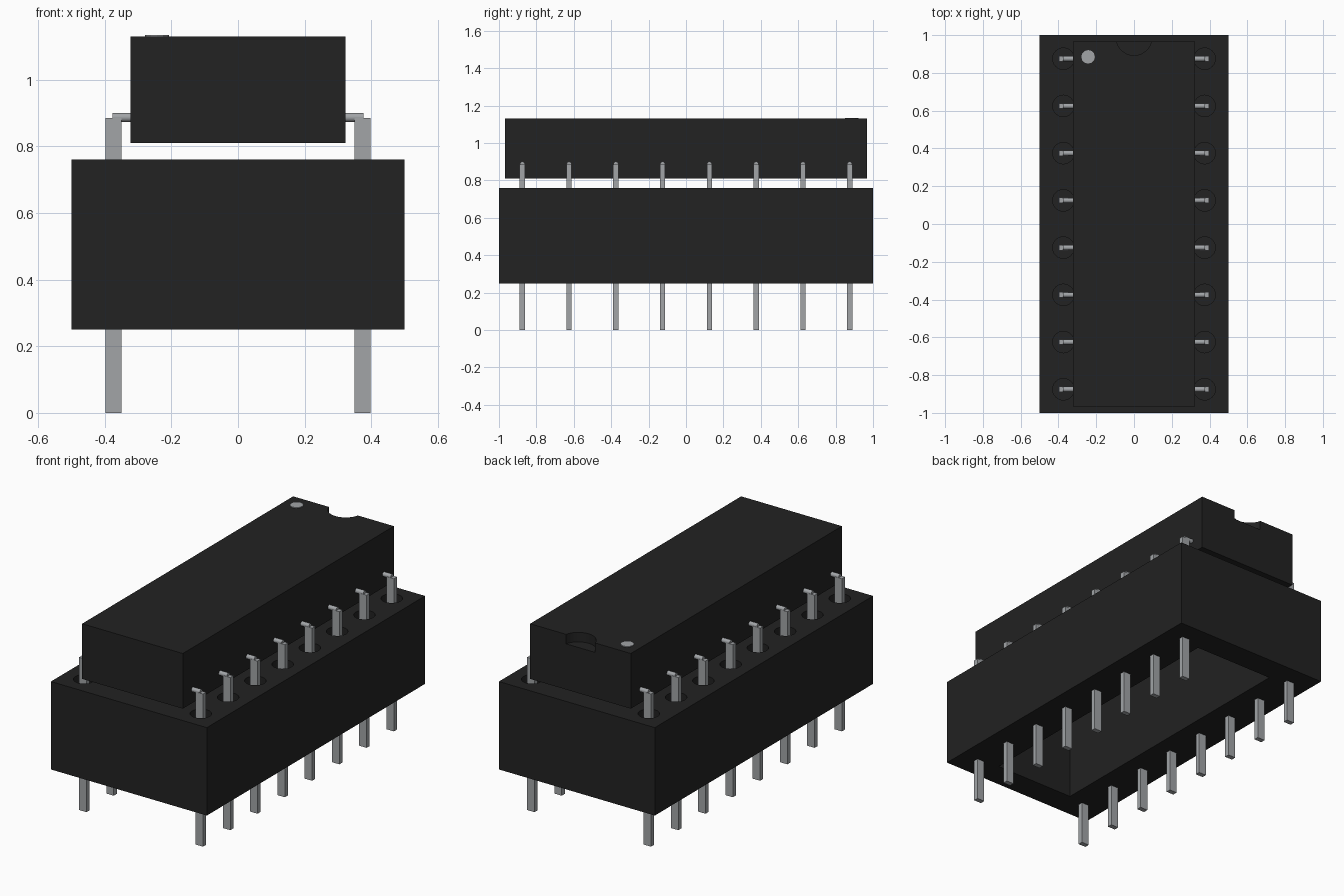
import bpy
import bmesh
import math
from mathutils import Matrix, Vector

cube = bpy.data.objects.get("Cube")
if cube:
    bpy.data.objects.remove(cube, do_unlink=True)


def material(name, rgb, metallic=0.0):
    m = bpy.data.materials.new(name)
    m.diffuse_color = (*rgb, 1)
    m.use_nodes = True
    m.node_tree.nodes["Principled BSDF"].inputs["Base Color"].default_value = (*rgb, 1)
    return m


black = material("black plastic", (0.016, 0.016, 0.016))
metal = material("grey metal", (0.36, 0.375, 0.39))


def add_box(bm, lo, hi):
    lo, hi = Vector(lo), Vector(hi)
    size = hi - lo
    bmesh.ops.create_cube(bm, size=1, matrix=Matrix.Translation((lo + hi) / 2)
                          @ Matrix.Diagonal((*size, 1)))


def add_cylinder(bm, centre, radius, length, segments, axis="Z"):
    rot = Matrix.Rotation(math.pi / 2, 4, "Y") if axis == "X" else Matrix()
    bmesh.ops.create_cone(bm, cap_ends=True, segments=segments, radius1=radius,
                          radius2=radius, depth=length,
                          matrix=Matrix.Translation(centre) @ rot)


def finish(name, bm, mat):
    me = bpy.data.meshes.new(name)
    bm.to_mesh(me)
    bm.free()
    me.materials.append(mat)
    ob = bpy.data.objects.new(name, me)
    bpy.context.collection.objects.link(ob)
    return ob


def select(ob):
    bpy.ops.object.select_all(action="DESELECT")
    ob.select_set(True)
    bpy.context.view_layer.objects.active = ob


def smooth(ob):
    select(ob)
    bpy.ops.object.shade_smooth_by_angle(angle=math.radians(40))


def cut(ob, cutter_bm):
    cutter = finish("cutter", cutter_bm, black)
    cutter.hide_render = True
    mod = ob.modifiers.new("cut", "BOOLEAN")
    mod.operation = "DIFFERENCE"
    mod.solver = "EXACT"
    mod.object = cutter
    select(ob)
    bpy.ops.object.modifier_apply(modifier=mod.name)
    bpy.data.objects.remove(cutter, do_unlink=True)
    smooth(ob)


PIN_X = 0.374
PIN_YS = [-0.875 + 0.25 * i for i in range(8)]

# Socket: block with an open middle and a round hole for each pin
bm = bmesh.new()
add_box(bm, (-0.5, -1, 0.25), (0.5, 1, 0.76))
socket = finish("socket", bm, black)
bm = bmesh.new()
add_box(bm, (-0.255, -0.85, 0.2), (0.255, 0.85, 0.8))
for side in (-1, 1):
    for y in PIN_YS:
        add_cylinder(bm, (side * PIN_X, y, 0.7), 0.057, 0.4, 24)
cut(socket, bm)

# Chip body with a half-round notch at the back edge
bm = bmesh.new()
add_box(bm, (-0.323, -0.967, 0.81), (0.323, 0.967, 1.13))
chip = finish("chip_body", bm, black)
bm = bmesh.new()
add_cylinder(bm, (0, 0.988, 1.125), 0.095, 0.1, 32)
cut(chip, bm)

# Marker dot for the first pin
bm = bmesh.new()
add_cylinder(bm, (-0.243, 0.885, 1.1305), 0.036, 0.008, 12)
finish("marker_dot", bm, metal)

# Flat pins, each with a round lead running into the chip
for side, label in ((-1, "right"), (1, "left")):
    for i, y in enumerate(PIN_YS):
        bm = bmesh.new()
        add_box(bm, (side * PIN_X - 0.024, y - 0.014, 0),
                (side * PIN_X + 0.024, y + 0.014, 0.885))
        finish(f"{label}_pin_{i + 1}", bm, metal)
        bm = bmesh.new()
        add_cylinder(bm, (side * 0.338, y, 0.887), 0.0135, 0.076, 16, "X")
        smooth(finish(f"{label}_lead_{i + 1}", bm, metal))
